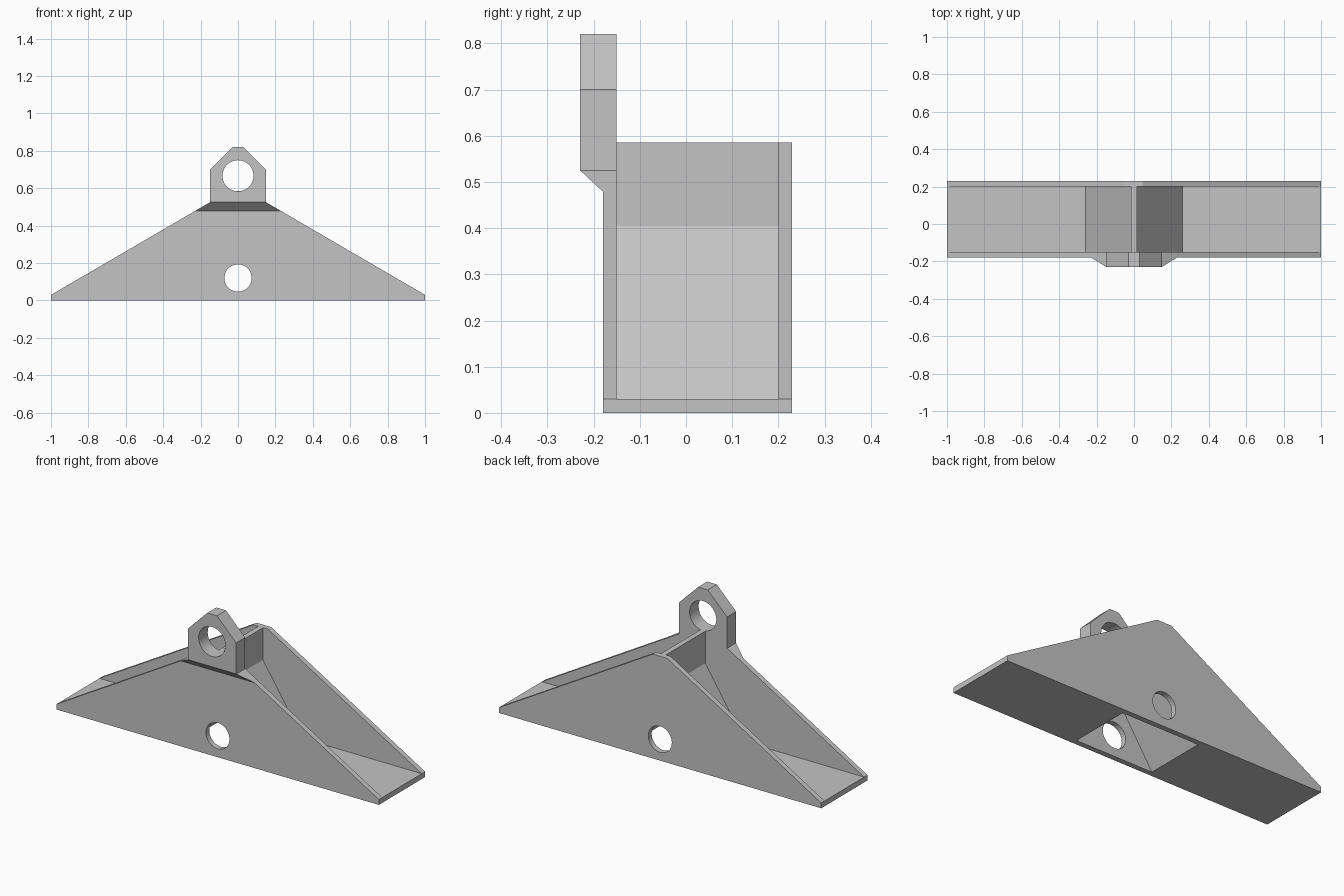
import bpy
import bmesh
import math

cube = bpy.data.objects.get("Cube")
if cube:
    bpy.data.objects.remove(cube, do_unlink=True)

grey = bpy.data.materials.new("plain grey")
grey.use_nodes = True
grey.diffuse_color = (0.55, 0.55, 0.55, 1)
grey.node_tree.nodes["Principled BSDF"].inputs["Base Color"].default_value = grey.diffuse_color


def prism(name, outline, start, end, place):
    """Extrude a 2D outline from start to end; place maps (u, v, depth) to xyz."""
    bm = bmesh.new()
    near = [bm.verts.new(place(u, v, start)) for u, v in outline]
    far = [bm.verts.new(place(u, v, end)) for u, v in outline]
    bm.faces.new(near)
    bm.faces.new(far[::-1])
    for i in range(len(near)):
        j = (i + 1) % len(near)
        bm.faces.new((near[j], near[i], far[i], far[j]))
    bmesh.ops.recalc_face_normals(bm, faces=bm.faces)
    mesh = bpy.data.meshes.new(name)
    bm.to_mesh(mesh)
    bm.free()
    mesh.materials.append(grey)
    obj = bpy.data.objects.new(name, mesh)
    bpy.context.collection.objects.link(obj)
    return obj


def along_y(u, v, d):
    return (u, d, v)


def along_x(u, v, d):
    return (d, u, v)


def mirrored(half):
    """Close a right-hand outline with its mirror image, dropping the doubled centre point."""
    return half + [(-x, z) for x, z in reversed(half) if x > 0]


def circle(z, radius, count=48):
    turns = [2 * math.pi * i / count for i in range(count)]
    return [(radius * math.cos(a), z + radius * math.sin(a)) for a in turns]


def combine(target, other, operation):
    mod = target.modifiers.new(operation.lower(), "BOOLEAN")
    mod.object = other
    mod.operation = operation
    mod.solver = "EXACT"
    bpy.ops.object.select_all(action="DESELECT")
    bpy.context.view_layer.objects.active = target
    target.select_set(True)
    bpy.ops.object.modifier_apply(modifier=mod.name)
    bpy.data.objects.remove(other, do_unlink=True)


# Front plate with its hanging tab, cut back below the sloping step
front_outline = mirrored([(1, 0), (1, 0.03), (0.15, 0.525), (0.15, 0.70), (0.03, 0.82)])
bracket = prism("bracket", front_outline, -0.23, -0.15, along_y)
step_outline = [(-0.3, -0.1), (-0.18, -0.1), (-0.18, 0.479), (-0.23, 0.526), (-0.3, 0.592)]
combine(bracket, prism("step_cutter", step_outline, -1.2, 1.2, along_x), "DIFFERENCE")

# Floor, two sloping legs and upright web in one section
core_outline = mirrored([(0, 0.365), (0.24, 0), (1, 0), (1, 0.03),
                         (0.26, 0.03), (0.015, 0.405), (0.015, 0.585)])
combine(bracket, prism("core", core_outline, -0.15, 0.20, along_y), "UNION")

# Back plate
back_outline = mirrored([(1, 0), (1, 0.03), (0.045, 0.585)])
combine(bracket, prism("back_plate", back_outline, 0.20, 0.23, along_y), "UNION")

# Round holes: one through each plate, one through the tab
for z, radius, start, end in ((0.12, 0.073, -0.25, -0.12),
                              (0.12, 0.073, 0.18, 0.25),
                              (0.667, 0.083, -0.25, -0.12)):
    combine(bracket, prism("hole_cutter", circle(z, radius), start, end, along_y), "DIFFERENCE")

bracket.select_set(True)
bpy.ops.object.shade_smooth_by_angle(angle=math.radians(25))
